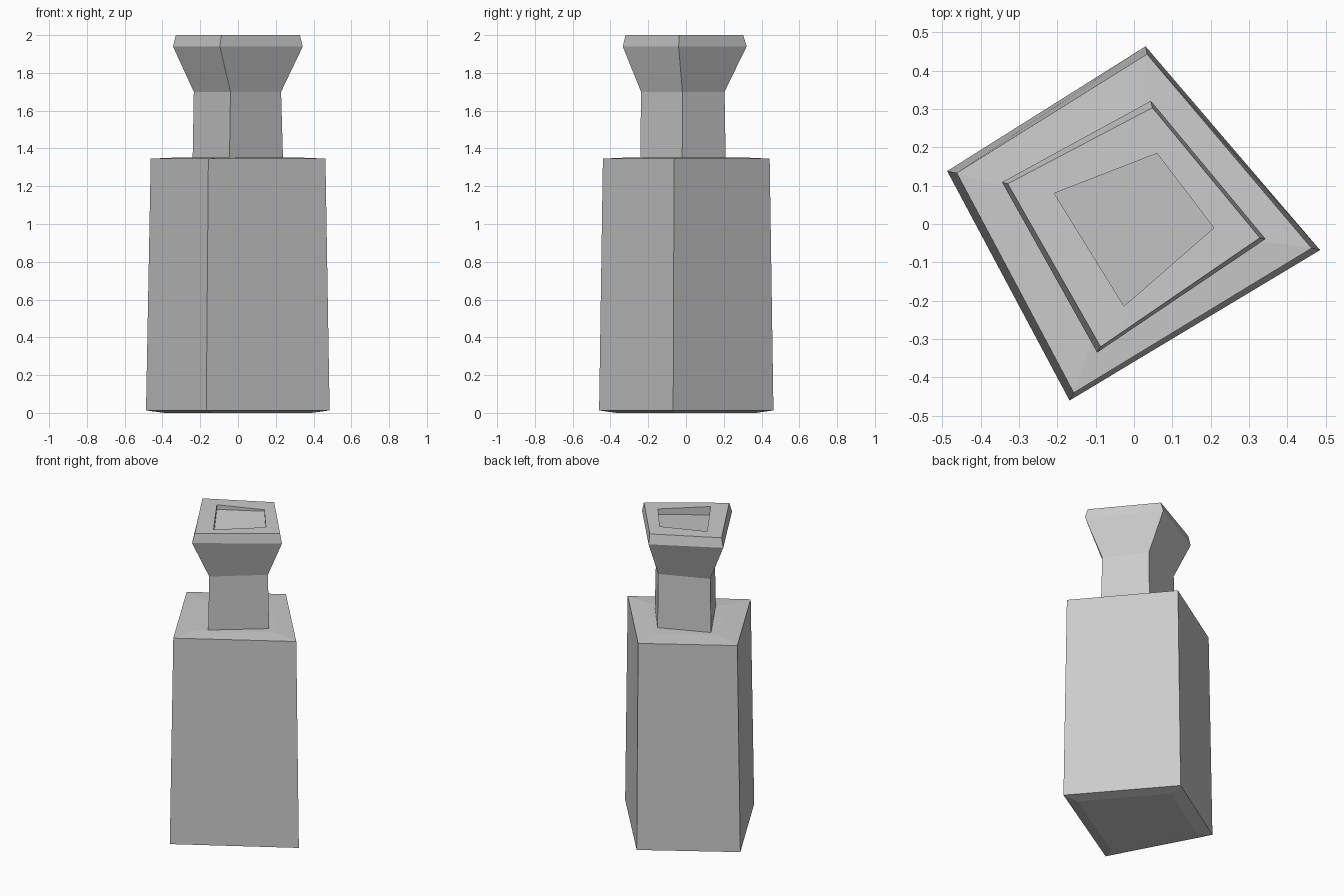
import bpy, bmesh

if "Cube" in bpy.data.objects:
    bpy.data.objects.remove(bpy.data.objects["Cube"])

# Uneven four-sided outlines, corner order: left, front, right, back
base = [(-.487, .138), (-.168, -.460), (.485, -.068), (.030, .463)]
shoulder = [(-.462, .133), (-.157, -.440), (.463, -.063), (.034, .443)]
neck_low = [(-.240, .085), (-.045, -.242), (.238, -.020), (.057, .210)]
neck_high = [(-.234, .085), (-.040, -.238), (.228, -.019), (.057, .204)]
lip_outer = [(-.344, .109), (-.096, -.335), (.343, -.039), (.044, .321)]
lip_top = [(-.329, .105), (-.087, -.320), (.328, -.036), (.048, .303)]
mouth = [(-.208, .080), (-.026, -.214), (.208, -.010), (.060, .184)]


def ring(outline, z, scale=1.0):
    """Outline placed at one height, or at one height per corner."""
    zs = z if isinstance(z, (list, tuple)) else [z] * 4
    return [(x * scale, y * scale, h) for (x, y), h in zip(outline, zs)]


def loft(name, rings):
    """Skin a stack of outlines with flat faces and close both ends."""
    bm = bmesh.new()
    loops = [[bm.verts.new(p) for p in r] for r in rings]
    for a, b in zip(loops, loops[1:]):
        for i in range(4):
            j = (i + 1) % 4
            bm.faces.new((a[i], a[j], b[j], b[i]))
    bm.faces.new(loops[0][::-1])
    bm.faces.new(loops[-1])
    bmesh.ops.recalc_face_normals(bm, faces=bm.faces)
    mesh = bpy.data.meshes.new(name)
    bm.to_mesh(mesh)
    bm.free()
    obj = bpy.data.objects.new(name, mesh)
    bpy.context.collection.objects.link(obj)
    return obj


# Bottle: foot, body, shoulder, neck, flared lip and shallow stopped mouth
loft("bottle", [
    ring(base, 0.0, 0.8),
    ring(base, 0.013),
    ring(shoulder, 1.346),
    ring(shoulder, 1.353, 0.65),
    ring(neck_low, 1.353),
    ring(neck_high, 1.70),
    ring(lip_outer, 1.94),
    ring(lip_top, 2.0),
    ring(mouth, 2.0),
    ring(mouth, (1.97, 1.945, 1.965, 1.99)),
])
